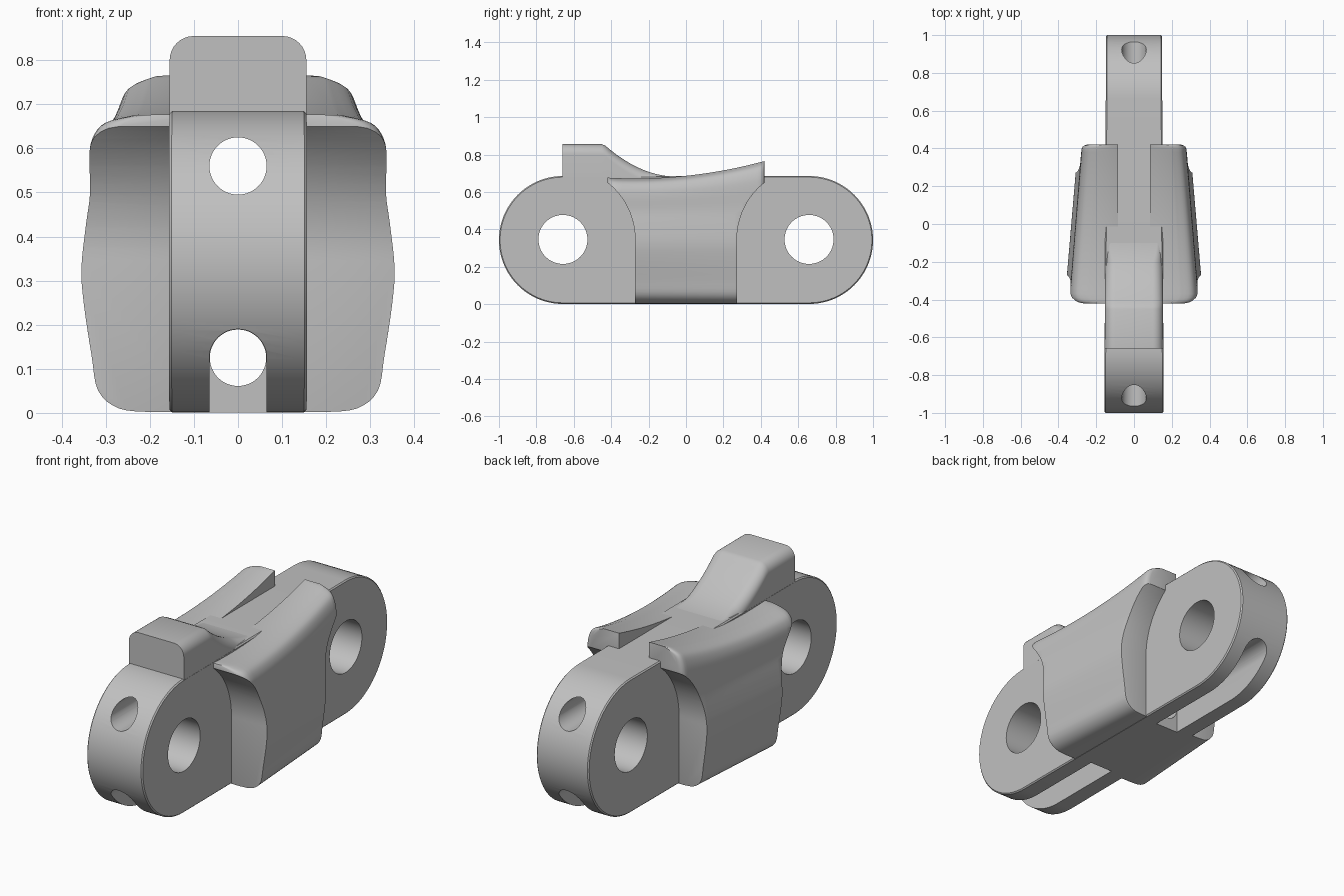
import bpy, bmesh, math
from mathutils import Vector

if "Cube" in bpy.data.objects:
    bpy.data.objects.remove(bpy.data.objects["Cube"], do_unlink=True)

# Single plain metal grey
grey = bpy.data.materials.new("plain grey")
grey.use_nodes = True
GREY = (0.53, 0.53, 0.53, 1)
grey.diffuse_color = GREY
grey.node_tree.nodes["Principled BSDF"].inputs["Base Color"].default_value = GREY

END_Y, MID_Z, END_R = 0.658, 0.343, 0.342


def half_width(y):
    return 0.1525 - 0.0045 * y


def loft(name, rings):
    """Skin equal-length closed rings and cap both ends."""
    bm = bmesh.new()
    rows = [[bm.verts.new(p) for p in ring] for ring in rings]
    n = len(rows[0])
    for a, b in zip(rows, rows[1:]):
        for i in range(n):
            j = (i + 1) % n
            bm.faces.new((a[i], a[j], b[j], b[i]))
    bm.faces.new(rows[0])
    bm.faces.new(rows[-1])
    bmesh.ops.recalc_face_normals(bm, faces=bm.faces)
    mesh = bpy.data.meshes.new(name)
    bm.to_mesh(mesh)
    bm.free()
    mesh.materials.append(grey)
    obj = bpy.data.objects.new(name, mesh)
    bpy.context.collection.objects.link(obj)
    return obj


def prism_x(name, pts, w=0.6):
    return loft(name, [[(s * w, y, z) for y, z in pts] for s in (-1, 1)])


def prism_y(name, pts, y0, y1):
    return loft(name, [[(x, y, z) for x, z in pts] for y in (y0, y1)])


def arc(cx, cy, r, start, end, n):
    return [(cx + r * math.cos(math.radians(start + (end - start) * i / n)),
             cy + r * math.sin(math.radians(start + (end - start) * i / n)))
            for i in range(n + 1)]


def circle(cx, cy, r, n=48):
    return arc(cx, cy, r, 0, 360, n)[:-1]


def smooth_path(pts, steps=4):
    """Catmull-Rom curve through 2D points."""
    p = [Vector(q) for q in [pts[0]] + pts + [pts[-1]]]
    out = []
    for a, b, c, d in zip(p, p[1:], p[2:], p[3:]):
        for k in range(steps):
            t = k / steps
            out.append(0.5 * (2 * b + (c - a) * t + (2 * a - 5 * b + 4 * c - d) * t ** 2
                              + (3 * b - a - 3 * c + d) * t ** 3))
    return out + [p[-1]]


def bevel(obj, width, segments, angle):
    m = obj.modifiers.new("edge softening", 'BEVEL')
    m.width, m.segments = width, segments
    m.limit_method, m.angle_limit = 'ANGLE', math.radians(angle)


def cut(obj, cutters):
    for c in cutters:
        c.hide_render = True
        m = obj.modifiers.new("cut", 'BOOLEAN')
        m.operation, m.solver, m.object = 'DIFFERENCE', 'EXACT', c


def finish(obj, angle=30):
    """Bake modifiers and shade smooth with sharp edges."""
    bpy.context.view_layer.update()
    dg = bpy.context.evaluated_depsgraph_get()
    mesh = bpy.data.meshes.new_from_object(obj.evaluated_get(dg))
    obj.modifiers.clear()
    obj.data = mesh
    bpy.ops.object.select_all(action='DESELECT')
    obj.select_set(True)
    bpy.context.view_layer.objects.active = obj
    bpy.ops.object.shade_smooth_by_angle(angle=math.radians(angle))


# Link bar: rounded-end bar, slightly narrower towards the back
bar = prism_x("link_bar", arc(END_Y, MID_Z, END_R, -90, 90, 40)
              + arc(-END_Y, MID_Z, END_R, 90, 270, 40), 1)
for v in bar.data.vertices:
    v.co.x *= half_width(v.co.y)
bevel(bar, 0.006, 1, 40)

# Pin holes, long bore, lower channel and its open end slots
BORE = 0.065
arch = [(-BORE, -0.1)] + arc(0, 0.125, BORE, 180, 0, 24) + [(BORE, -0.1)]
bar_cutters = [prism_y("bore_cutter", circle(0, 0.56, BORE), -1.2, 1.2),
               prism_y("channel_cutter", circle(0, 0.125, BORE - 0.001), -0.3, 0.3)]
for s in (-1, 1):
    bar_cutters.append(prism_x("pin_hole_cutter", circle(s * END_Y, 0.346, 0.131, 64)))
    bar_cutters.append(prism_y("slot_cutter", arch, s * 0.25, s * 1.2))
cut(bar, bar_cutters)
finish(bar)


# Stop block: raised tab with rounded shoulders and a concave ramp behind
def tab_ring(y):
    t = max(0, (-0.05 - y) / 0.39)
    h = min(0.855, 0.682 + 0.173 * t * t)
    w, r = half_width(y) - 0.0004, min(0.055, h - 0.655)
    side = [(w, 0.64)] + arc(w - r, h - r, r, 0, 90, 8)
    return [(x, y, z) for x, z in side] + [(-x, y, z) for x, z in reversed(side)]


ramp = [-0.45 + 0.45 * i / 24 for i in range(25)]
tab = loft("stop_block", [tab_ring(y) for y in [-0.66] + ramp])
finish(tab, 35)

# Cheek blocks: waisted side pads tapering and rising towards the back
profile = smooth_path([(0.2, 0.002), (0.27, 0.01), (0.317, 0.05), (0.332, 0.13),
                       (0.35, 0.25), (0.355, 0.33), (0.345, 0.42), (0.333, 0.5),
                       (0.331, 0.58), (0.322, 0.63), (0.295, 0.665), (0.235, 0.682)])
BOTTOM_TO_TOP = [(0.085, 0.002)] + [tuple(p) for p in profile] + [(0.085, 0.682)]


def cheek_ring(side, y):
    top = 0.672 + 0.195 * (y + 0.27) ** 2
    scale = 1 - 0.13 * (y + 0.27) / 0.54
    r = 0.05 if y < 0 else 0.025
    d = max(0, abs(y) - (0.42 - r))
    inset = r - math.sqrt(max(0, r * r - d * d))
    ring = []
    for x, z in BOTTOM_TO_TOP:
        if x > 0.1:
            x = x * scale - inset
        if z > 0.45:
            z = 0.45 + (z - 0.45) * (top - 0.45) / 0.232
        ring.append((side * x, y, z))
    return ring


# Clearance around each bar end, concentric with the pin holes
end_cutters = []
for s in (-1, 1):
    pts = [(0.272, -0.1)] + arc(0.66, 0.345, 0.388, 180, 90, 40) + [(1, 0.733), (1, -0.1)]
    end_cutters.append(prism_x("end_clearance_cutter", [(s * y, z) for y, z in pts]))

stations = ([-0.42, -0.415, -0.405, -0.39, -0.37] + [-0.34 + 0.04 * i for i in range(19)]
            + [0.397, 0.408, 0.416, 0.42])
for name, side in (("left_cheek", 1), ("right_cheek", -1)):
    cheek = loft(name, [cheek_ring(side, y) for y in stations])
    cut(cheek, end_cutters)
    bevel(cheek, 0.01, 3, 50)
    finish(cheek, 40)

# Remove the cutters once baked
for c in bar_cutters + end_cutters:
    bpy.data.objects.remove(c, do_unlink=True)
